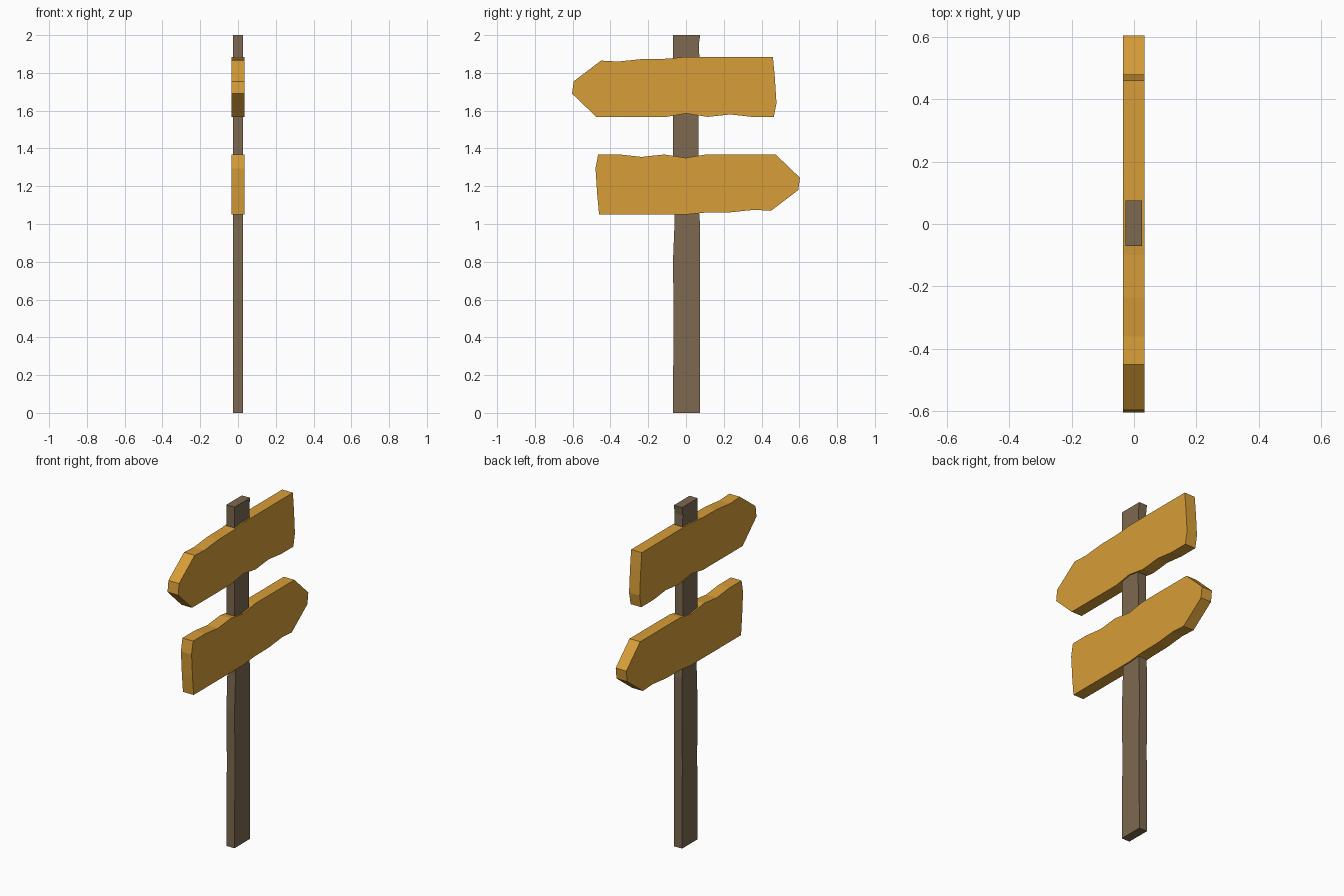
import bpy
import bmesh

if "Cube" in bpy.data.objects:
    bpy.data.objects.remove(bpy.data.objects["Cube"])


def material(name, color):
    mat = bpy.data.materials.new(name)
    mat.diffuse_color = (*color, 1)
    mat.use_nodes = True
    mat.node_tree.nodes["Principled BSDF"].inputs["Base Color"].default_value = mat.diffuse_color
    return mat


def plank(name, outline, x0, x1, mat):
    """Extrude a closed (y, z) outline from x0 to x1."""
    bm = bmesh.new()
    face = bm.faces.new([bm.verts.new((x0, y, z)) for y, z in outline])
    ext = bmesh.ops.extrude_face_region(bm, geom=[face])
    verts = [g for g in ext["geom"] if isinstance(g, bmesh.types.BMVert)]
    bmesh.ops.translate(bm, verts=verts, vec=(x1 - x0, 0, 0))
    bmesh.ops.recalc_face_normals(bm, faces=bm.faces)
    mesh = bpy.data.meshes.new(name)
    bm.to_mesh(mesh)
    bm.free()
    mesh.materials.append(mat)
    obj = bpy.data.objects.new(name, mesh)
    bpy.context.collection.objects.link(obj)
    return obj


post_wood = material("post_wood", (0.20, 0.14, 0.08))
board_wood = material("board_wood", (0.68, 0.34, 0.04))

# Post with slightly hewn edges
post = [(-0.07, 0), (0.075, 0), (0.073, 0.5), (0.075, 0.75), (0.074, 1.0),
        (0.067, 1.1), (0.066, 1.56), (0.071, 1.88), (0.068, 1.95), (0.075, 2),
        (-0.07, 2), (-0.07, 1.2), (-0.06, 1.02), (-0.069, 0.8), (-0.065, 0.5)]
plank("post", post, -0.027, 0.026, post_wood)

# Upper arrow board, pointing to -y
arrow = [(-0.603, 1.69), (-0.595, 1.755), (-0.45, 1.865), (-0.36, 1.86),
         (-0.235, 1.873), (-0.1, 1.875), (0, 1.885), (0.46, 1.885),
         (0.47, 1.78), (0.479, 1.64), (0.465, 1.567), (0.35, 1.567),
         (0.235, 1.58), (0.115, 1.567), (0, 1.585), (-0.105, 1.567),
         (-0.475, 1.567)]
plank("upper_board", arrow, -0.035, 0.034, board_wood)

# Lower arrow board: the same outline turned half round, pointing to +y
turned = [(-y, 2.935 - z) for y, z in arrow]
plank("lower_board", turned, -0.035, 0.034, board_wood)
